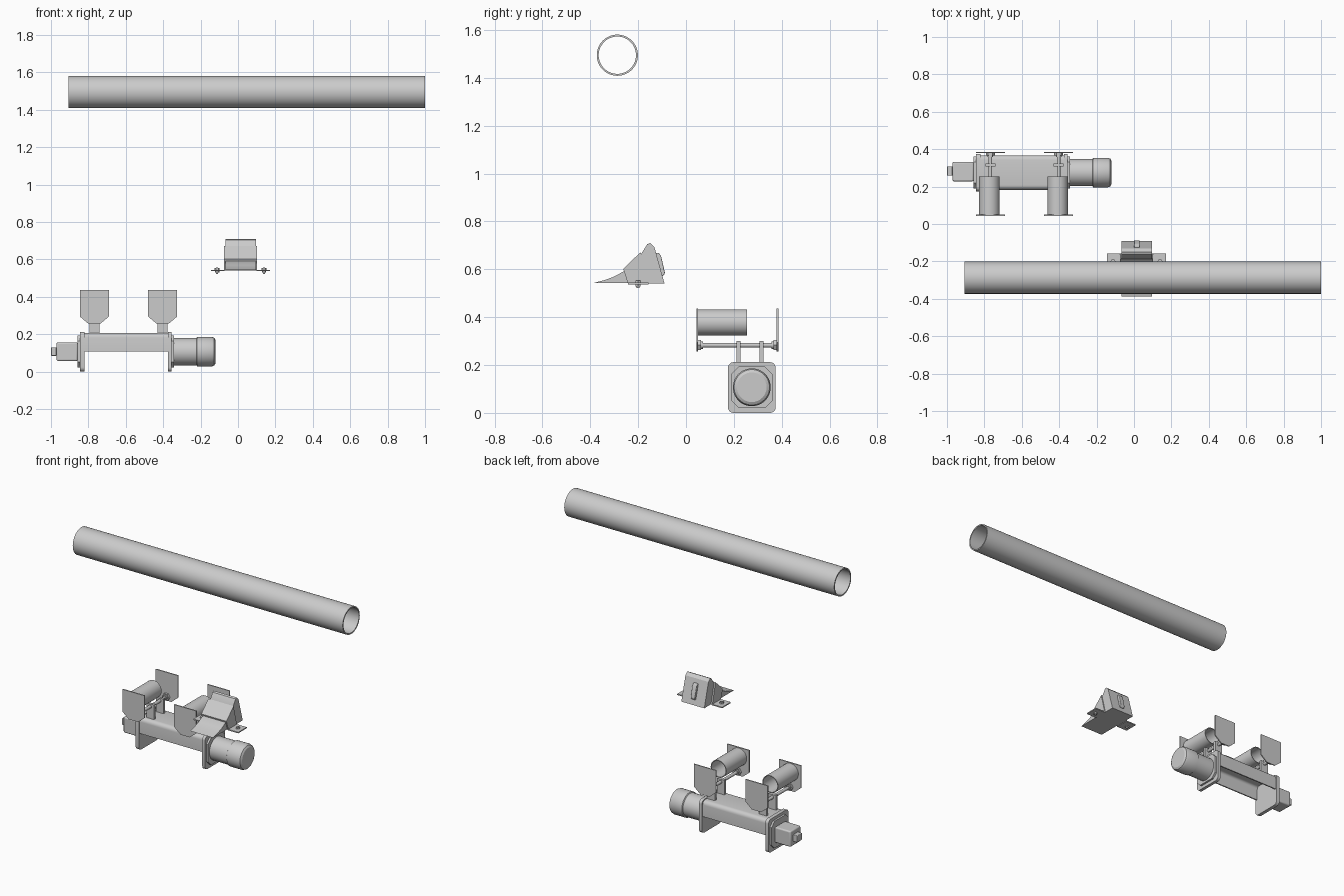
import bpy, bmesh, math
from mathutils import Vector

if "Cube" in bpy.data.objects:
    bpy.data.objects.remove(bpy.data.objects["Cube"])

steel = bpy.data.materials.new("light grey steel")
steel.use_nodes = True
GREY = (0.6, 0.6, 0.6, 1)
steel.diffuse_color = GREY
steel.node_tree.nodes["Principled BSDF"].inputs["Base Color"].default_value = GREY


def finish(name, bm, bevel=0):
    bmesh.ops.recalc_face_normals(bm, faces=bm.faces)
    me = bpy.data.meshes.new(name)
    bm.to_mesh(me)
    bm.free()
    ob = bpy.data.objects.new(name, me)
    bpy.context.collection.objects.link(ob)
    me.materials.append(steel)
    if bevel:
        mod = ob.modifiers.new("soft edges", "BEVEL")
        mod.width, mod.segments, mod.limit_method = bevel, 3, "ANGLE"
    bpy.ops.object.select_all(action="DESELECT")
    ob.select_set(True)
    bpy.context.view_layer.objects.active = ob
    bpy.ops.object.shade_smooth_by_angle(angle=math.radians(30))
    return ob


def place(axis, along, u, v):
    return {"x": (along, u, v), "y": (u, along, v), "z": (u, v, along)}[axis]


def prism(name, pts, axis, a, b, bevel=0):
    """Extrude a 2D outline along an axis from a to b."""
    bm = bmesh.new()
    face = bm.faces.new([bm.verts.new(place(axis, a, u, v)) for u, v in pts])
    ext = bmesh.ops.extrude_face_region(bm, geom=[face])["geom"]
    shift = Vector(place(axis, b - a, 0, 0))
    bmesh.ops.translate(bm, vec=shift, verts=[g for g in ext if isinstance(g, bmesh.types.BMVert)])
    return finish(name, bm, bevel)


def box(name, x, y, z, bevel=0):
    return prism(name, [(x[0], y[0]), (x[1], y[0]), (x[1], y[1]), (x[0], y[1])], "z", *z, bevel)


def lathe(name, profile, axis, centre, closed=False, steps=48):
    """Spin (position, radius) points about an axis through centre."""
    bm = bmesh.new()
    rings = []
    for pos, r in profile:
        ring = []
        for i in range(steps):
            t = math.tau * i / steps
            ring.append(bm.verts.new(place(axis, pos, centre[0] + r * math.cos(t),
                                           centre[1] + r * math.sin(t))))
        rings.append(ring)
    pairs = list(zip(rings, rings[1:]))
    if closed:
        pairs.append((rings[-1], rings[0]))
    else:
        bm.faces.new(rings[0])
        bm.faces.new(rings[-1])
    for p, q in pairs:
        for i in range(steps):
            j = (i + 1) % steps
            bm.faces.new((p[i], p[j], q[j], q[i]))
    return finish(name, bm)


def rod(name, axis, a, b, centre, r, steps=24):
    return lathe(name, [(a, r), (b, r)], axis, centre, steps=steps)


def pipe(name, axis, a, b, centre, outer, inner):
    return lathe(name, [(a, outer), (b, outer), (b, inner), (a, inner)], axis, centre, True, 64)


def rounded(cu, cv, hu, hv, r, n=5):
    """Rounded rectangle outline."""
    pts = []
    for k, (su, sv) in enumerate(((1, 1), (-1, 1), (-1, -1), (1, -1))):
        for i in range(n + 1):
            t = math.pi / 2 * (k + i / n)
            pts.append((cu + su * (hu - r) + r * math.cos(t), cv + sv * (hv - r) + r * math.sin(t)))
    return pts


# Long hollow tube
pipe("long_tube", "x", -0.905, 1.0, (-0.287, 1.495), 0.086, 0.078)

# Drive base: inverted channel between two end plates
CY, CZ = 0.275, 0.107


def arch(hw, top, r):
    return ([(CY + hw, 0.108)] + [p for p in rounded(CY, top - 0.1, hw, 0.1, r) if p[1] > top - 0.1]
            + [(CY - hw, 0.108)])


prism("base_channel", arch(0.092, 0.207, 0.025) + arch(0.084, 0.199, 0.017)[::-1], "x", -0.84, -0.36)
for side, inner, mid, outer in (("right", -0.822, -0.845, -0.857), ("left", -0.375, -0.355, -0.343)):
    prism(side + "_end_plate", rounded(CY, CZ - 0.001, 0.1, 0.106, 0.024), "x", inner, mid)
    w, c = 0.086, 0.03
    octagon = [(CY + u, CZ + v) for u, v in ((w, w - c), (w - c, w), (c - w, w), (-w, w - c),
                                             (-w, c - w), (c - w, -w), (w - c, -w), (w, c - w))]
    prism(side + "_end_flange", octagon, "x", mid, outer)

# Motor and gearbox
lathe("motor", [(-0.343, 0.073), (-0.222, 0.073), (-0.218, 0.079), (-0.14, 0.079),
                (-0.127, 0.074), (-0.12, 0.062)], "x", (CY, CZ))
box("gearbox", (-0.97, -0.857), (0.228, 0.332), (0.057, 0.157), 0.008)
box("drive_stub", (-1.0, -0.97), (0.258, 0.308), (0.085, 0.13), 0.004)

# Two roller stations
for label, cx in (("right", -0.768), ("left", -0.403)):
    plate = [(-0.078, 0.437), (0.078, 0.437), (0.078, 0.295), (0.033, 0.257),
             (-0.033, 0.257), (-0.078, 0.295)]
    plate = [(cx + u, v) for u, v in plate]
    prism(label + "_front_guard", plate, "y", 0.043, 0.05)
    prism(label + "_back_guard", plate, "y", 0.379, 0.386)
    pipe(label + "_roller", "y", 0.05, 0.255, (cx - 0.005, 0.378), 0.055, 0.05)
    rod(label + "_axle", "y", 0.05, 0.379, (cx, 0.283), 0.01)
    for end, a, b, c in (("front", 0.05, 0.063, 0.072), ("back", 0.379, 0.366, 0.357)):
        rod(f"{label}_{end}_nut", "y", a, b, (cx, 0.283), 0.024, 6)
        rod(f"{label}_{end}_collar", "y", b, c, (cx, 0.283), 0.015)
    for end, y in (("front", 0.211), ("back", 0.308)):
        box(f"{label}_{end}_post", (cx - 0.027, cx + 0.027), (y, y + 0.016), (0.2, 0.3))

# Wedge scraper: curved blade, side cheeks and sloped rear block
prism("scraper_blade", [(-0.387, 0.543), (-0.34, 0.555), (-0.3, 0.57), (-0.26, 0.592),
                        (-0.235, 0.592), (-0.235, 0.543)], "x", -0.067, 0.095)
prism("scraper_cheeks", [(-0.262, 0.602), (-0.19, 0.672), (-0.157, 0.541), (-0.243, 0.541)],
      "x", -0.076, 0.102)
prism("scraper_block", [(-0.205, 0.541), (-0.19, 0.66), (-0.162, 0.705), (-0.15, 0.71),
                        (-0.132, 0.693), (-0.09, 0.541)], "x", -0.066, 0.096)
prism("scraper_handle", [(-0.128, 0.668), (-0.112, 0.668), (-0.104, 0.655), (-0.088, 0.585),
                         (-0.094, 0.573), (-0.107, 0.573)], "x", 0.0, 0.03, 0.004)

# Mounting ears with bolts
for label, x0, x1, bx in (("right", -0.145, -0.07, -0.112), ("left", 0.095, 0.172, 0.139)):
    box(label + "_ear", (x0, x1), (-0.243, -0.157), (0.537, 0.544))
    rod(label + "_bolt", "z", 0.523, 0.556, (bx, -0.2), 0.006, 16)
    rod(label + "_bolt_head", "z", 0.544, 0.553, (bx, -0.2), 0.013, 6)
    rod(label + "_bolt_nut", "z", 0.529, 0.537, (bx, -0.2), 0.012, 6)
